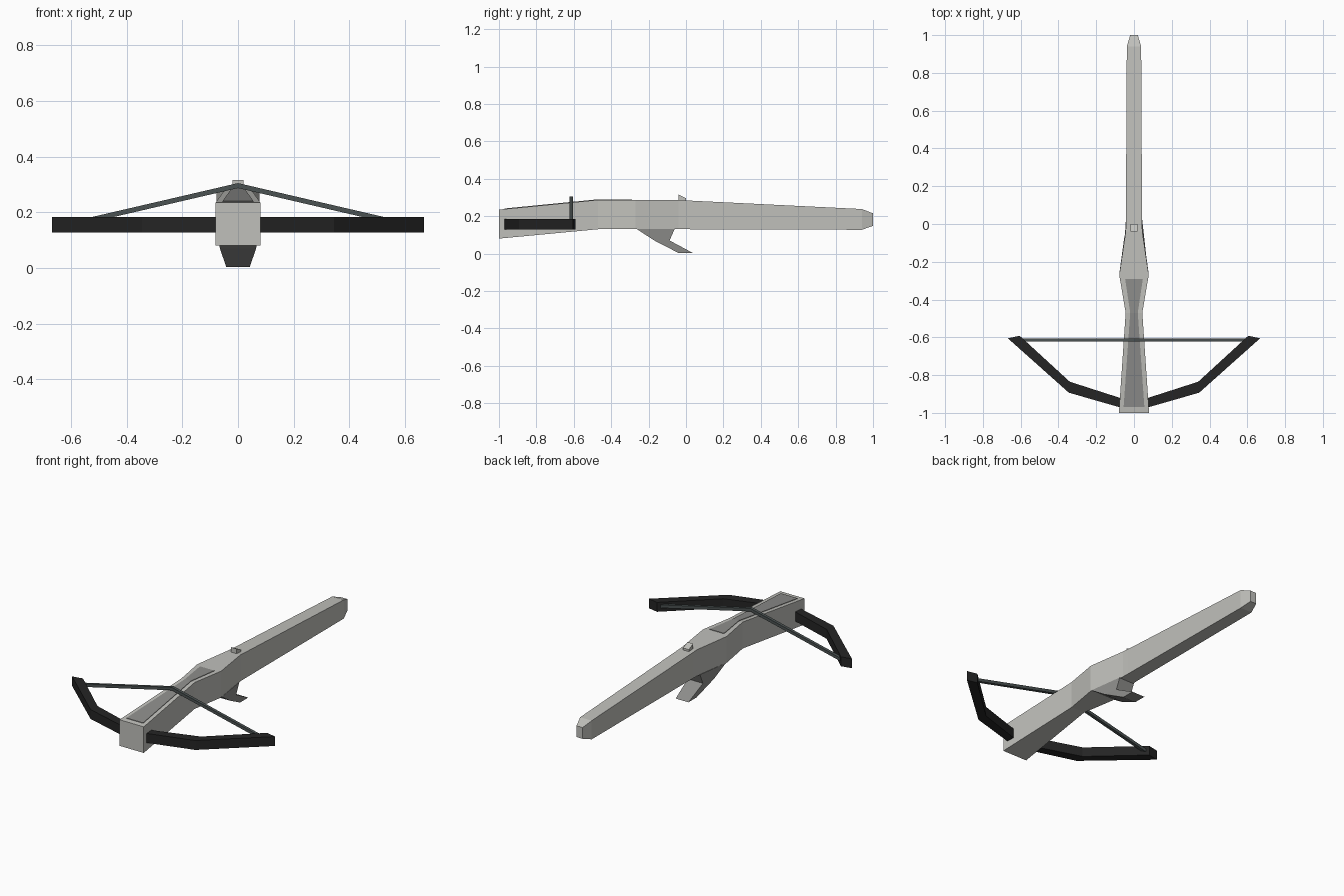
import bpy
import bmesh
from mathutils import Vector

cube = bpy.data.objects.get("Cube")
if cube:
    bpy.data.objects.remove(cube)


def material(name, r, g, b):
    m = bpy.data.materials.new(name)
    m.use_nodes = True
    m.diffuse_color = (r, g, b, 1)
    m.node_tree.nodes["Principled BSDF"].inputs["Base Color"].default_value = (r, g, b, 1)
    return m


LIGHT = material("light grey", 0.53, 0.53, 0.50)
MID = material("mid grey", 0.27, 0.27, 0.26)
BLACK = material("black", 0.018, 0.018, 0.018)
CORD = material("cord grey", 0.07, 0.085, 0.085)


def loft(name, rings, mat):
    """Skin a row of four-point rings and cap both ends."""
    bm = bmesh.new()
    rows = [[bm.verts.new(p) for p in ring] for ring in rings]
    for a, b in zip(rows, rows[1:]):
        for i in range(4):
            j = (i + 1) % 4
            bm.faces.new((a[i], a[j], b[j], b[i]))
    bm.faces.new(rows[0])
    bm.faces.new(rows[-1])
    bmesh.ops.recalc_face_normals(bm, faces=bm.faces)
    mesh = bpy.data.meshes.new(name)
    bm.to_mesh(mesh)
    bm.free()
    mesh.materials.append(mat)
    obj = bpy.data.objects.new(name, mesh)
    bpy.context.collection.objects.link(obj)
    return obj


def section(y, w, low, high):
    return [(-w, y, low), (w, y, low), (w, y, high), (-w, y, high)]


# Stock: y, half width, bottom, top
stock = [(-1, 0.08, 0.08, 0.235), (-0.47, 0.044, 0.13, 0.287),
         (-0.27, 0.078, 0.13, 0.287), (-0.04, 0.044, 0.13, 0.287),
         (0.0, 0.043, 0.13, 0.284), (0.94, 0.038, 0.127, 0.238),
         (1.0, 0.02, 0.148, 0.215)]
loft("stock", [section(*s) for s in stock], LIGHT)

# Dark bolt track laid on the top of the stock
track = [(-0.97, 0.055, 0.238), (-0.47, 0.02, 0.287), (-0.29, 0.047, 0.287)]
loft("bolt_track", [section(y, w, z - 0.004, z + 0.003) for y, w, z in track], MID)

# Rear sight: small wedge
loft("sight", [[(x, -0.04, 0.28), (x, -0.04, 0.316), (x, 0.0, 0.296), (x, 0.0, 0.28)]
               for x in (-0.019, 0.019)], LIGHT)

# Trigger: tapered upper block and a kicked-back tip
trigger = [(-0.265, -0.06, 0.078, 0.05, 0.132), (-0.17, -0.088, 0.065, 0.05, 0.07),
           (-0.04, 0.037, 0.042, 0.042, 0.003)]
loft("trigger", [[(-wf, f, z), (wf, f, z), (wb, b, z), (-wb, b, z)]
                 for f, b, wf, wb, z in trigger], MID)

# Bow limbs (outer and inner edge of each station) and string halves
limb = [(0.07, -0.972, 0.07, -0.922), (0.345, -0.893, 0.34, -0.835),
        (0.668, -0.605, 0.605, -0.592)]
for side, s in (("left", 1), ("right", -1)):
    loft(side + "_limb", [[(s * ox, oy, 0.128), (s * ix, iy, 0.128),
                           (s * ix, iy, 0.184), (s * ox, oy, 0.184)]
                          for ox, oy, ix, iy in limb], BLACK)
    r = 0.009
    loft(side + "_string", [[(s * x, -0.614 + dy * r, z + dz * r)
                             for dy, dz in ((-1, -1), (1, -1), (1, 1), (-1, 1))]
                            for x, z in ((0, 0.296), (0.62, 0.152))], CORD)
